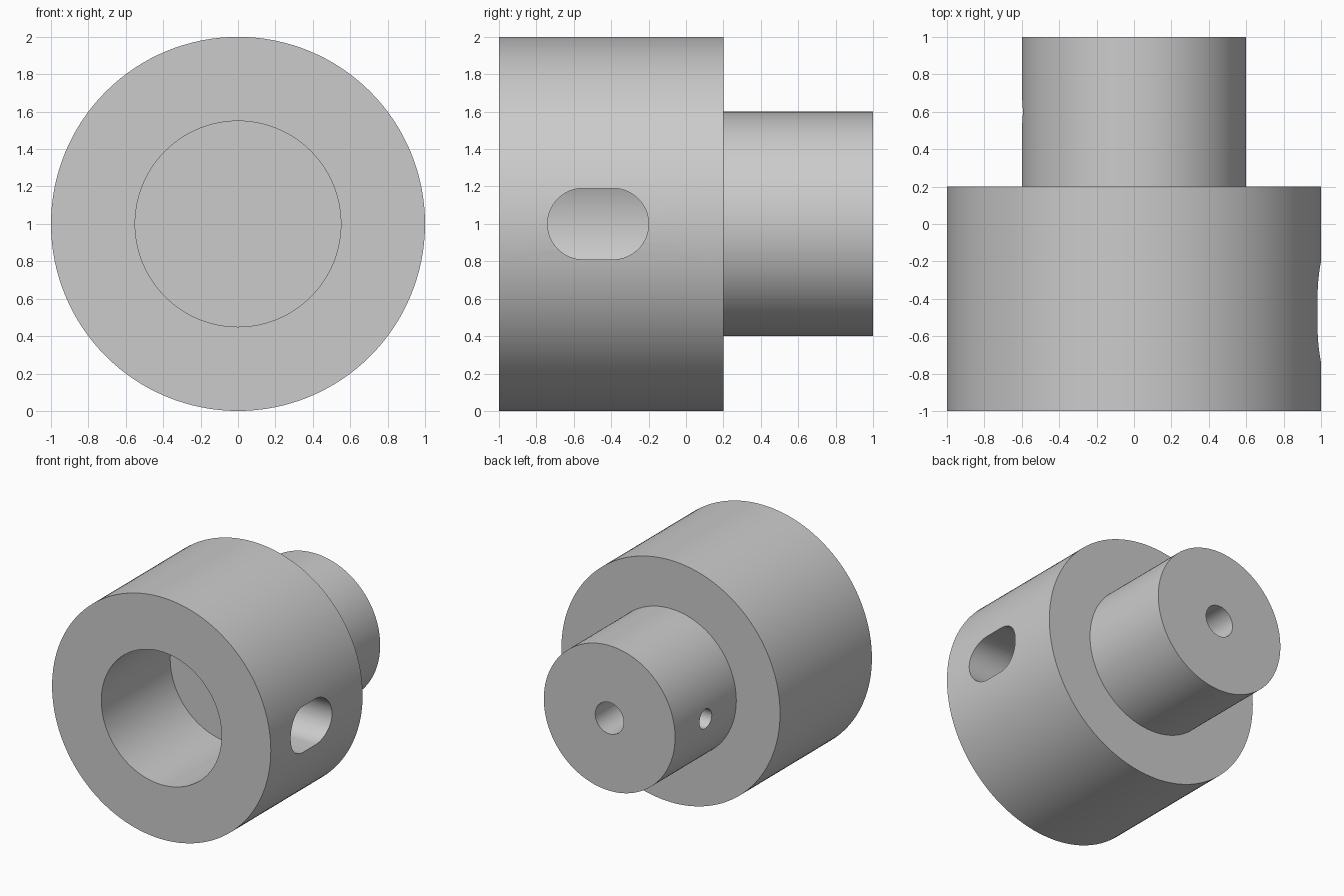
import bpy, bmesh, math
from mathutils import Matrix, Vector

if "Cube" in bpy.data.objects:
    bpy.data.objects.remove(bpy.data.objects["Cube"])

AXIS_Z = 1.0      # height of the turning axis
SEGMENTS = 128

grey = bpy.data.materials.new("machined grey")
grey.use_nodes = True
colour = (0.6, 0.6, 0.6, 1)
grey.diffuse_color = colour
grey.node_tree.nodes["Principled BSDF"].inputs["Base Color"].default_value = colour


def make_object(name, bm):
    bmesh.ops.recalc_face_normals(bm, faces=bm.faces)
    mesh = bpy.data.meshes.new(name)
    bm.to_mesh(mesh)
    bm.free()
    mesh.materials.append(grey)
    obj = bpy.data.objects.new(name, mesh)
    bpy.context.collection.objects.link(obj)
    return obj


def lathe(name, profile):
    """Revolve (radius, y) points around the horizontal axis."""
    bm = bmesh.new()
    points = [bm.verts.new((r, y, AXIS_Z)) for r, y in profile]
    edges = [bm.edges.new(pair) for pair in zip(points, points[1:])]
    bmesh.ops.spin(bm, geom=points + edges, cent=(0, 0, AXIS_Z), axis=(0, 1, 0),
                   angle=math.tau, steps=SEGMENTS, use_duplicate=False)
    bmesh.ops.remove_doubles(bm, verts=bm.verts, dist=1e-4)
    return make_object(name, bm)


def side_cutter(name, y, radius, half_straight, x_from, x_to):
    """Round or obround prism running along x."""
    bm = bmesh.new()
    outline = []
    steps = 32
    for side in (1, -1):
        for i in range(steps + 1):
            if half_straight == 0 and i == steps:
                continue
            a = math.pi * i / steps - math.pi / 2
            outline.append(bm.verts.new((x_from,
                                         y + side * (half_straight + radius * math.cos(a)),
                                         AXIS_Z + side * radius * math.sin(a))))
    face = bm.faces.new(outline)
    result = bmesh.ops.extrude_face_region(bm, geom=[face])
    moved = [v for v in result["geom"] if isinstance(v, bmesh.types.BMVert)]
    bmesh.ops.translate(bm, verts=moved, vec=(x_to - x_from, 0, 0))
    return make_object(name, bm)


# Stepped body: front bore, large drum, rear boss and blind end hole
body = lathe("stepped_coupling", [
    (0, -0.1), (0.55, -0.1), (0.55, -1), (1, -1), (1, 0.2),
    (0.6, 0.2), (0.6, 1), (0.13, 1), (0.13, 0.4), (0, 0.4)])

# Slot through the left drum wall, pin hole through the right boss wall
cutters = [side_cutter("slot_cutter", -0.47, 0.19, 0.08, 0.3, 1.2),
           side_cutter("pin_hole_cutter", 0.6, 0.08, 0, -0.8, 0)]

bpy.context.view_layer.objects.active = body
for cutter in cutters:
    mod = body.modifiers.new(cutter.name, "BOOLEAN")
    mod.operation = "DIFFERENCE"
    mod.solver = "EXACT"
    mod.object = cutter
    bpy.ops.object.modifier_apply(modifier=mod.name)
    bpy.data.objects.remove(cutter)

# Smooth curved walls, sharp rims
bpy.ops.object.select_all(action="DESELECT")
body.select_set(True)
bpy.ops.object.shade_smooth_by_angle(angle=math.radians(30))
